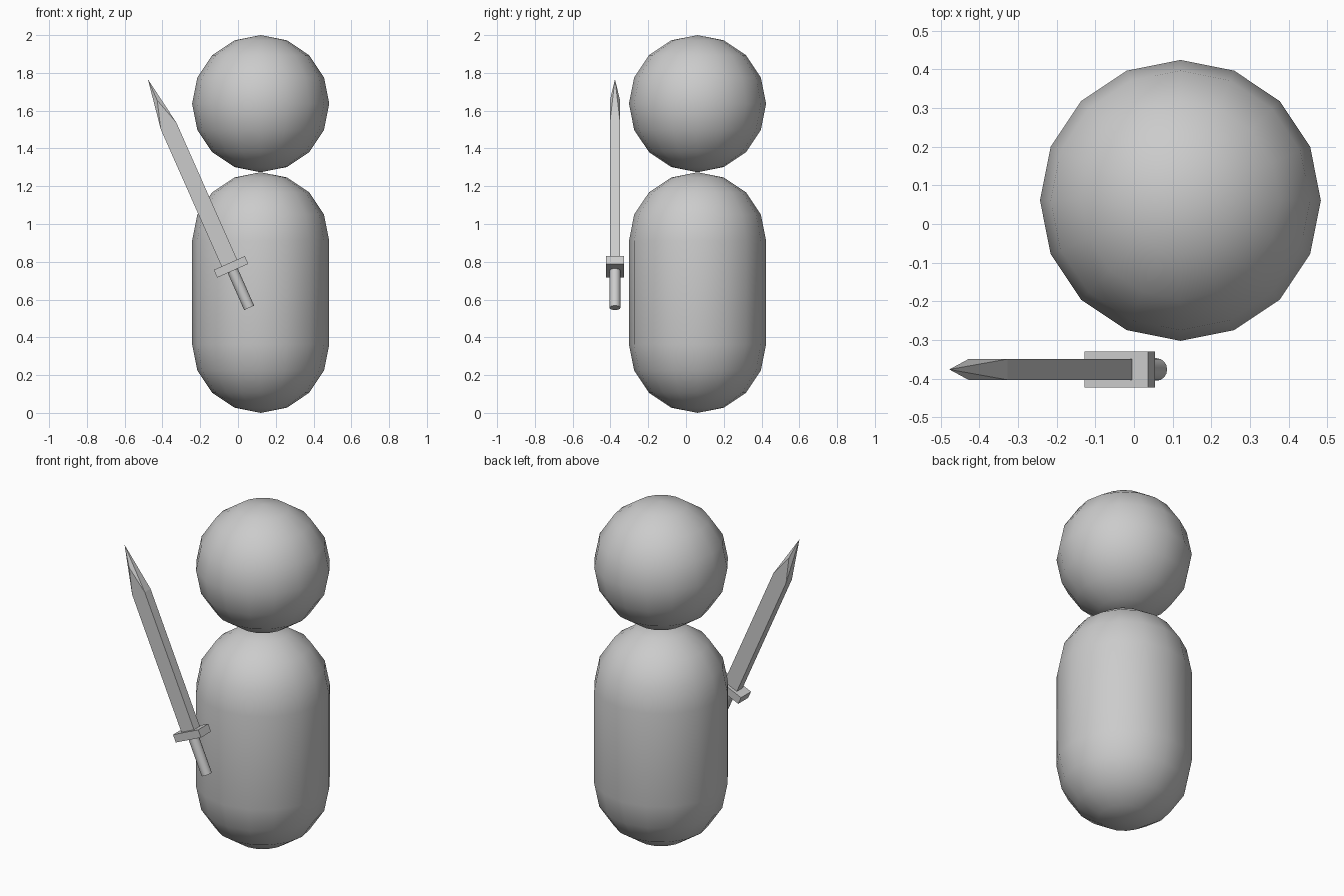
import bpy, bmesh
from math import sin, cos, pi, radians
from mathutils import Matrix, Vector

if "Cube" in bpy.data.objects:
    bpy.data.objects.remove(bpy.data.objects["Cube"])

R = 0.363                       # radius of head and body
FIGURE = Vector((0.12, 0.061, 0))
SWORD = Matrix.Translation((-0.037, -0.376, 0.773)) @ Matrix.Rotation(radians(-23.9), 4, 'Y')


def finish(name, bm, matrix, smooth=False):
    bmesh.ops.recalc_face_normals(bm, faces=bm.faces)
    mesh = bpy.data.meshes.new(name)
    bm.to_mesh(mesh)
    bm.free()
    for p in mesh.polygons:
        p.use_smooth = smooth
    obj = bpy.data.objects.new(name, mesh)
    bpy.context.collection.objects.link(obj)
    obj.matrix_world = matrix
    return obj


def capsule(name, z_bottom, straight):
    """16-sided capsule with 22.5 degree rings; straight = 0 gives a sphere."""
    bm = bmesh.new()
    low = [(-pi / 2 + i * pi / 8, 0) for i in range(5)]
    high = [(i * pi / 8, straight) for i in range(5)]
    pts = low + (high if straight else high[1:])
    verts = [bm.verts.new((R * cos(a), 0, R + R * sin(a) + lift)) for a, lift in pts]
    edges = [bm.edges.new(pair) for pair in zip(verts, verts[1:])]
    bmesh.ops.spin(bm, geom=verts + edges, axis=(0, 0, 1), cent=(0, 0, 0),
                   angle=2 * pi, steps=16)
    bmesh.ops.remove_doubles(bm, verts=bm.verts, dist=0.0005)
    bmesh.ops.dissolve_degenerate(bm, edges=bm.edges, dist=0.0005)
    return finish(name, bm, Matrix.Translation(FIGURE + Vector((0, 0, z_bottom))), True)


# figure
capsule("body", 0.0, 0.548)
capsule("head", 2 - 2 * R, 0)

# sword guard
bm = bmesh.new()
bmesh.ops.create_cube(bm, size=1, matrix=Matrix.Diagonal((0.18, 0.093, 0.045, 1)))
finish("sword_guard", bm, SWORD)

# sword handle
bm = bmesh.new()
bmesh.ops.create_cone(bm, cap_ends=True, segments=16, radius1=0.029, radius2=0.029, depth=0.237,
                      matrix=Matrix.Translation((0, 0, -0.1185)))
handle = finish("sword_handle", bm, SWORD)
bpy.context.view_layer.objects.active = handle
handle.select_set(True)
bpy.ops.object.shade_smooth_by_angle(angle=radians(30))

# sword blade: flat bar with a faceted point
bm = bmesh.new()
W, T = 0.045, 0.027
for y in (-T, T):
    for x in (-W, W):
        bm.verts.new((x, y, 0.0))
        bm.verts.new((x, y, 0.816))
    bm.verts.new((0, y, 0.964))
bm.verts.new((0, 0, 1.087))
bmesh.ops.convex_hull(bm, input=bm.verts)
bmesh.ops.dissolve_limit(bm, angle_limit=0.01, verts=bm.verts, edges=bm.edges)
finish("sword_blade", bm, SWORD)
